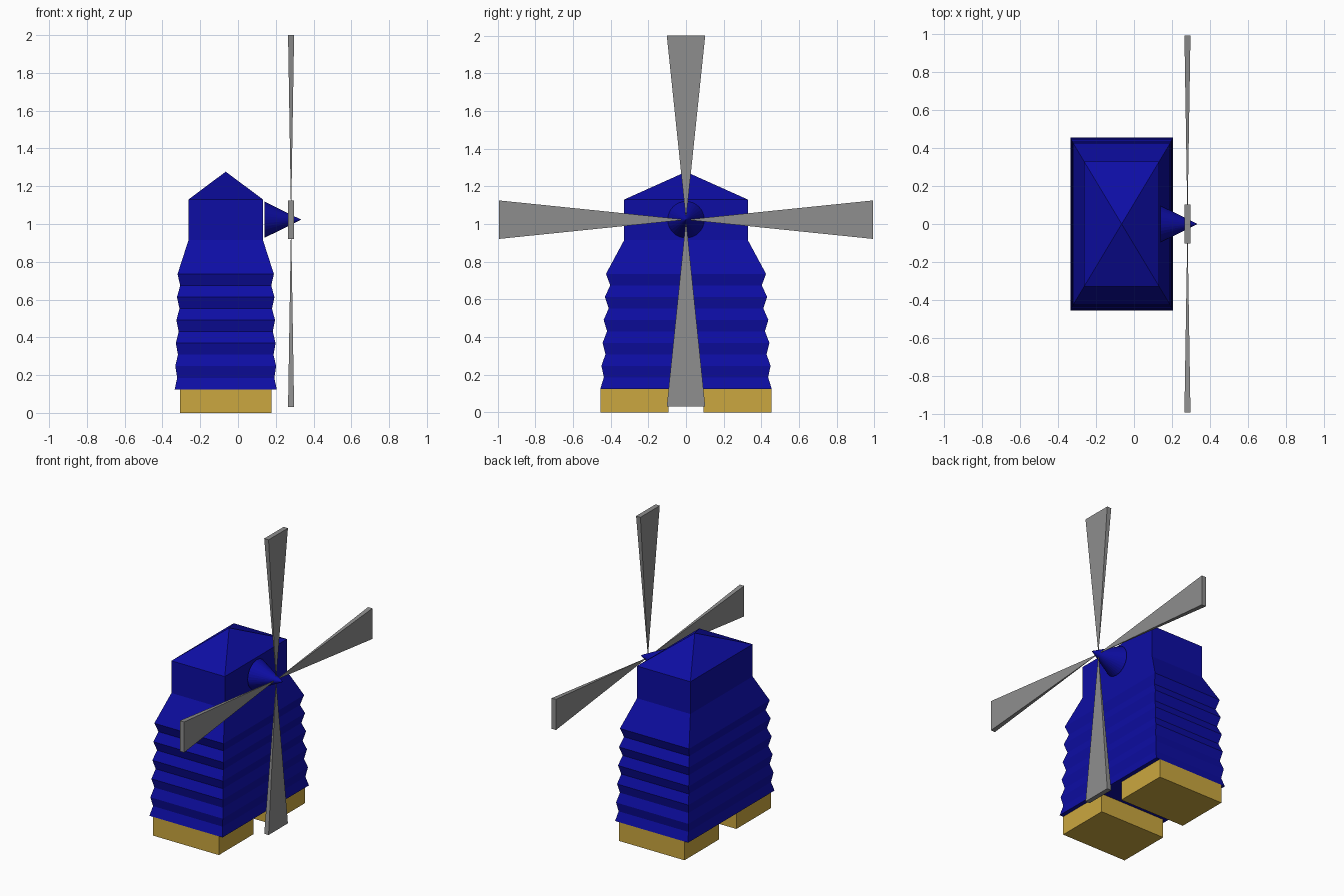
import bpy, bmesh, math
from mathutils import Matrix, Vector

if "Cube" in bpy.data.objects:
    bpy.data.objects.remove(bpy.data.objects["Cube"])


def material(name, color):
    m = bpy.data.materials.new(name)
    m.diffuse_color = (*color, 1)
    m.use_nodes = True
    m.node_tree.nodes["Principled BSDF"].inputs["Base Color"].default_value = m.diffuse_color
    return m


BLUE = material("deep blue", (0.004, 0.004, 0.37))
GOLD = material("gold", (0.60, 0.39, 0.05))
GREY = material("grey", (0.27, 0.27, 0.27))


def finish(name, bm, mat):
    bmesh.ops.recalc_face_normals(bm, faces=bm.faces)
    mesh = bpy.data.meshes.new(name)
    bm.to_mesh(mesh)
    bm.free()
    mesh.materials.append(mat)
    ob = bpy.data.objects.new(name, mesh)
    bpy.context.collection.objects.link(ob)
    return ob


CX = -0.065            # tower centre
HUB = Vector((0.281, 0, 1.023))

# Tower: stacked rectangular rings (half x, half y, z), pleated below, closed by a hipped roof
rings = []
for i in range(6):
    t = i / 5
    z = 0.125 + 0.122 * i
    rings.append((0.270 - 0.015 * t, 0.455 - 0.030 * t, z))
    if i < 5:
        t = i / 4
        rings.append((0.257 - 0.016 * t, 0.436 - 0.034 * t, z + 0.061))
rings += [(0.197, 0.328, 0.915), (0.197, 0.328, 1.13)]

bm = bmesh.new()
loops = [[bm.verts.new((CX + sx * hx, sy * hy, z))
          for sx, sy in ((-1, -1), (1, -1), (1, 1), (-1, 1))]
         for hx, hy, z in rings]
bm.faces.new(loops[0])
for a, b in zip(loops, loops[1:]):
    for k in range(4):
        n = (k + 1) % 4
        bm.faces.new((a[k], a[n], b[n], b[k]))
apex = bm.verts.new((CX, 0, 1.277))
for k in range(4):
    bm.faces.new((loops[-1][k], loops[-1][(k + 1) % 4], apex))
finish("tower", bm, BLUE)

# Two foundation blocks
for side, label in ((-1, "front"), (1, "back")):
    bm = bmesh.new()
    bmesh.ops.create_cube(bm, size=1)
    bmesh.ops.scale(bm, vec=(0.485, 0.363, 0.125), verts=bm.verts)
    bmesh.ops.translate(bm, vec=(CX, side * 0.2735, 0.0625), verts=bm.verts)
    finish(label + "_foundation", bm, GOLD)

# Sail shaft: cone pointing along +x
bm = bmesh.new()
bmesh.ops.create_cone(bm, cap_ends=True, segments=32, radius1=0.097, radius2=0, depth=0.195)
bmesh.ops.transform(bm, verts=bm.verts, matrix=Matrix.Translation((0.2365, 0, HUB.z))
                    @ Matrix.Rotation(math.pi / 2, 4, 'Y'))
shaft = finish("sail_shaft", bm, BLUE)

# Four sails: thin pyramids with their points at the hub
for i in range(4):
    length = 0.977 if i == 0 else 0.992
    bm = bmesh.new()
    tip = [bm.verts.new((sx * 0.016, sy * 0.102, length))
           for sx, sy in ((-1, -1), (1, -1), (1, 1), (-1, 1))]
    point = bm.verts.new((0, 0, 0))
    bm.faces.new(tip)
    for k in range(4):
        bm.faces.new((tip[k], tip[(k + 1) % 4], point))
    bmesh.ops.transform(bm, verts=bm.verts, matrix=Matrix.Translation(HUB)
                        @ Matrix.Rotation(i * math.pi / 2, 4, 'X'))
    finish(f"sail_{i + 1}", bm, GREY)
